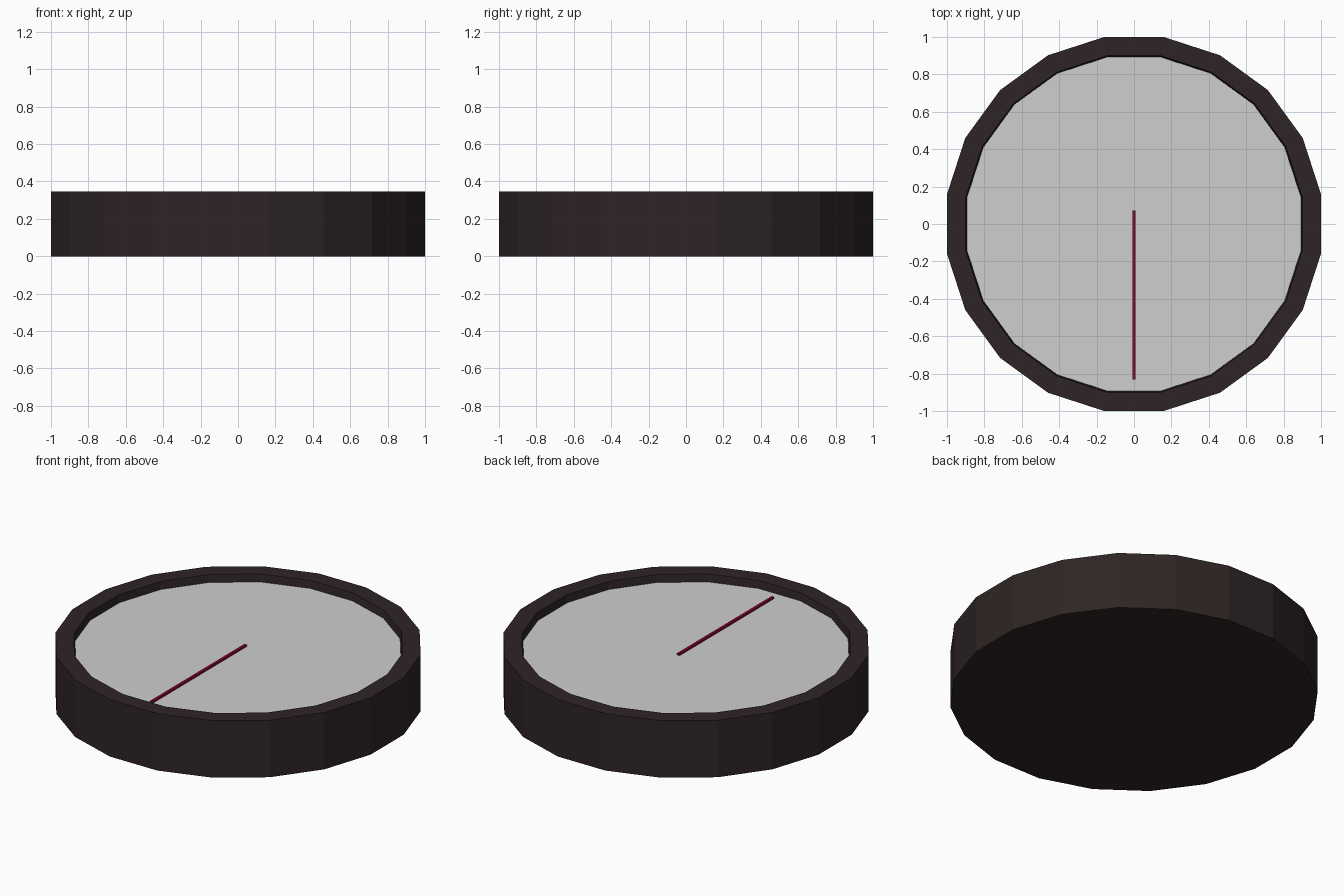
import bpy, bmesh, math

if "Cube" in bpy.data.objects:
    bpy.data.objects.remove(bpy.data.objects["Cube"])

SIDES = 20
H = 0.345        # total height
FLOOR = 0.30     # height of the recessed face


def mat(name, rgb):
    m = bpy.data.materials.new(name)
    m.diffuse_color = (*rgb, 1.0)
    m.use_nodes = True
    m.node_tree.nodes["Principled BSDF"].inputs["Base Color"].default_value = m.diffuse_color
    return m


dark = mat("dark brown", (0.028, 0.018, 0.018))
pale = mat("pale grey", (0.62, 0.62, 0.62))
red = mat("crimson", (0.25, 0.002, 0.03))


def finish(name, bm, material):
    bmesh.ops.recalc_face_normals(bm, faces=bm.faces)
    me = bpy.data.meshes.new(name)
    bm.to_mesh(me)
    bm.free()
    me.materials.append(material)
    ob = bpy.data.objects.new(name, me)
    bpy.context.collection.objects.link(ob)
    return ob


def ring(bm, apothem, z):
    r = apothem / math.cos(math.pi / SIDES)
    return [bm.verts.new((r * math.cos((i + 0.5) * math.tau / SIDES),
                          r * math.sin((i + 0.5) * math.tau / SIDES), z))
            for i in range(SIDES)]


# Case: closed drum with a raised rim around a shallow recess
bm = bmesh.new()
loops = [ring(bm, a, z) for a, z in ((1, 0), (1, H), (0.9, H), (0.893, FLOOR - 0.01))]
for a, b in zip(loops, loops[1:]):
    for i in range(SIDES):
        j = (i + 1) % SIDES
        bm.faces.new((a[i], a[j], b[j], b[i]))
bm.faces.new(loops[0])
bm.faces.new(loops[-1])
finish("case", bm, dark)

# Face: pale disc lying in the recess
bm = bmesh.new()
bm.faces.new(ring(bm, 0.893, FLOOR))
face = finish("dial_face", bm, pale)
if face.data.polygons[0].normal.z < 0:
    face.data.flip_normals()

# Hand: thin bar from just behind the centre towards the front
bm = bmesh.new()
bmesh.ops.create_cube(bm, size=1)
for v in bm.verts:
    v.co = (v.co.x * 0.016, v.co.y * 0.905 - 0.38, v.co.z * 0.012 + FLOOR + 0.007)
finish("hand", bm, red)
